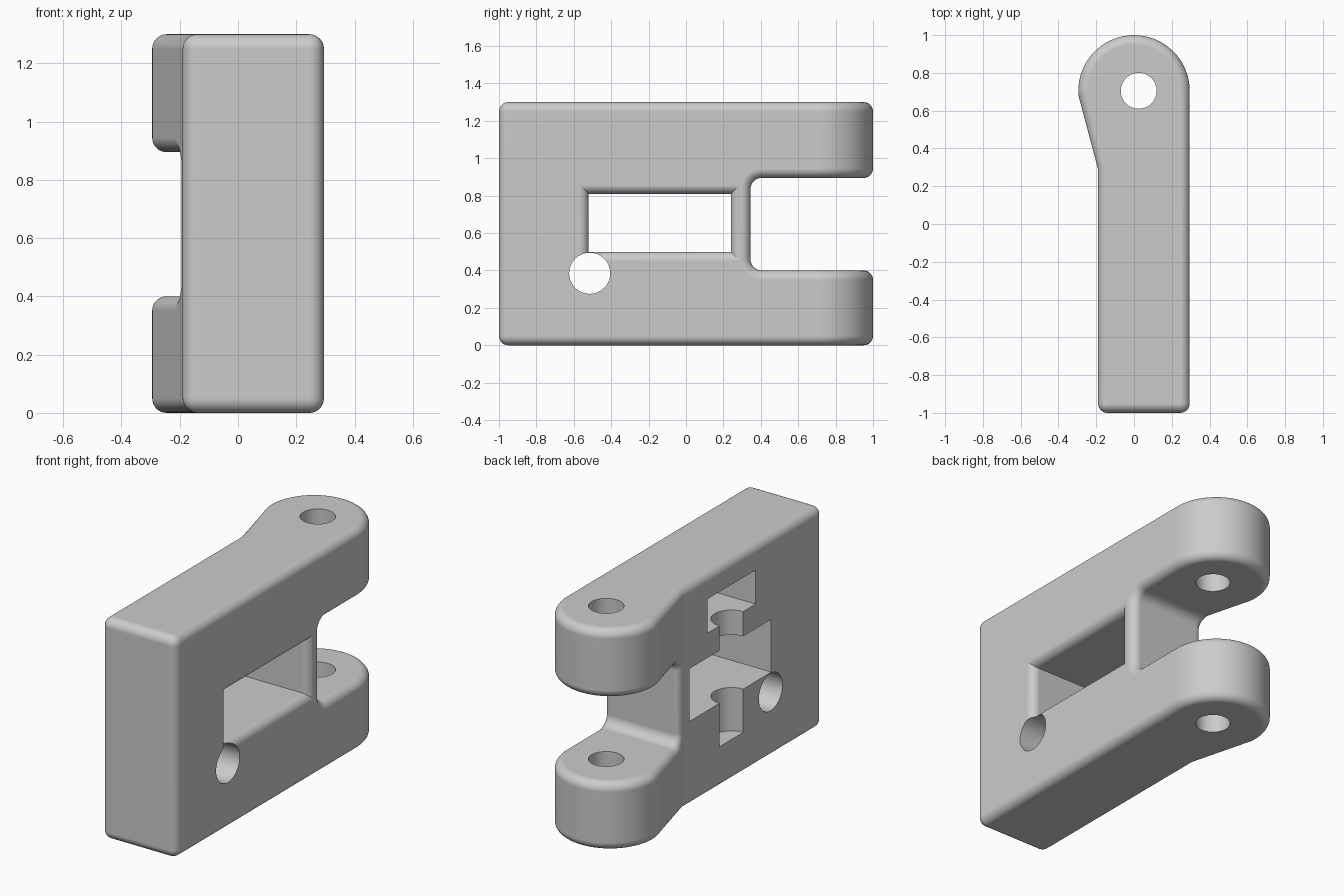
import bpy, bmesh, math
from mathutils import Matrix, Vector

if "Cube" in bpy.data.objects:
    bpy.data.objects.remove(bpy.data.objects["Cube"], do_unlink=True)

HEIGHT = 1.3
LEFT, RIGHT = 0.29, -0.19      # flat side faces of the body
FILLET = 0.05

grey = bpy.data.materials.new("plain grey")
grey.use_nodes = True
color = (0.6, 0.6, 0.6, 1)
grey.diffuse_color = color
grey.node_tree.nodes["Principled BSDF"].inputs["Base Color"].default_value = color


def make_object(name, bm):
    bmesh.ops.recalc_face_normals(bm, faces=bm.faces)
    mesh = bpy.data.meshes.new(name)
    bm.to_mesh(mesh)
    bm.free()
    mesh.materials.append(grey)
    obj = bpy.data.objects.new(name, mesh)
    bpy.context.collection.objects.link(obj)
    return obj


def loft(name, rings):
    """Join rings of points with quads and cap both ends."""
    bm = bmesh.new()
    loops = [[bm.verts.new(p) for p in ring] for ring in rings]
    count = len(loops[0])
    for a, b in zip(loops, loops[1:]):
        for i in range(count):
            j = (i + 1) % count
            bm.faces.new((a[i], a[j], b[j], b[i]))
    bm.faces.new(loops[0])
    bm.faces.new(loops[-1])
    return make_object(name, bm)


def box(name, low, high):
    low, high = Vector(low), Vector(high)
    bm = bmesh.new()
    size = Matrix.Diagonal((*(high - low), 1))
    bmesh.ops.create_cube(bm, size=1, matrix=Matrix.Translation((low + high) / 2) @ size)
    return make_object(name, bm)


def cylinder(name, center, radius, length, axis="Z"):
    turn = Matrix.Rotation(math.pi / 2, 4, "Y") if axis == "X" else Matrix.Identity(4)
    bm = bmesh.new()
    bmesh.ops.create_cone(bm, cap_ends=True, segments=32, radius1=radius, radius2=radius,
                          depth=length, matrix=Matrix.Translation(center) @ turn)
    return make_object(name, bm)


def arc(cx, cy, radius, start, end, steps):
    angles = [math.radians(start + (end - start) * i / steps) for i in range(steps + 1)]
    return [(cx + radius * math.cos(a), cy + radius * math.sin(a)) for a in angles]


# Body outline seen from above: straight block with a rounded, offset end
outline = [(RIGHT, -1), (LEFT, -1)] + arc(0, 0.705, 0.295, 0, 185, 24) + [(RIGHT, 0.29)]
outline[1] = (0.295, -1)
body = loft("hinge_block", [[(x, y, z) for x, y in outline] for z in (0, HEIGHT)])

# Fork gap with rounded inner corners
gap = [(1.5, 0.4), (1.5, 0.895)] + arc(0.405, 0.835, 0.06, 90, 180, 8) \
    + arc(0.405, 0.46, 0.06, 180, 270, 8)
fork_gap = loft("fork_gap", [[(x, y, z) for y, z in gap] for x in (-1, 1)])

# Window with a rounded mouth on the left side
mouth = [(-0.5, 0)]
for i in range(9):
    a = math.radians(90 * i / 8)
    mouth.append((0.295 - FILLET * (1 - math.sin(a)), FILLET * (1 - math.cos(a))))
mouth.append((0.4, FILLET))
window = loft("window", [[(x, -0.52 - g, 0.5 - g), (x, 0.24 + g, 0.5 - g),
                          (x, 0.24 + g, 0.81 + g), (x, -0.52 - g, 0.81 + g)]
                         for x, g in mouth])

# Remaining holes and pockets
cutters = [
    window,
    box("upper_pocket", (-0.5, -0.375, 0.955), (0.16, 0.07, 1.155)),
    cylinder("lower_notch", (RIGHT, -0.15, 0.395), 0.11, 0.3),
    cylinder("upper_notch", (RIGHT, -0.15, 0.88), 0.11, 0.3),
    cylinder("pin_hole", (0.025, 0.705, 0.65), 0.095, 2),
    cylinder("side_hole", (0, -0.515, 0.385), 0.11, 2, "X"),
]


def cut(cutter):
    mod = body.modifiers.new(cutter.name, "BOOLEAN")
    mod.operation = "DIFFERENCE"
    mod.solver = "EXACT"
    mod.object = cutter


cut(fork_gap)
bevel = body.modifiers.new("fillet", "BEVEL")
bevel.width = FILLET
bevel.segments = 8
bevel.limit_method = "ANGLE"
bevel.angle_limit = math.radians(30)
bevel.use_clamp_overlap = False
for cutter in cutters:
    cut(cutter)

# Bake the cuts, then remove the helpers
bpy.context.view_layer.update()
graph = bpy.context.evaluated_depsgraph_get()
baked = bpy.data.meshes.new_from_object(body.evaluated_get(graph))
body.modifiers.clear()
body.data = baked
for cutter in cutters + [fork_gap]:
    bpy.data.objects.remove(cutter, do_unlink=True)
baked.materials.clear()
baked.materials.append(grey)
baked.polygons.foreach_set("material_index", [0] * len(baked.polygons))

# Smooth fillets, crisp cut edges
bpy.ops.object.select_all(action="DESELECT")
body.select_set(True)
bpy.context.view_layer.objects.active = body
bpy.ops.object.shade_smooth_by_angle(angle=math.radians(13))
weighted = body.modifiers.new("flat_face_normals", "WEIGHTED_NORMAL")
weighted.keep_sharp = True
